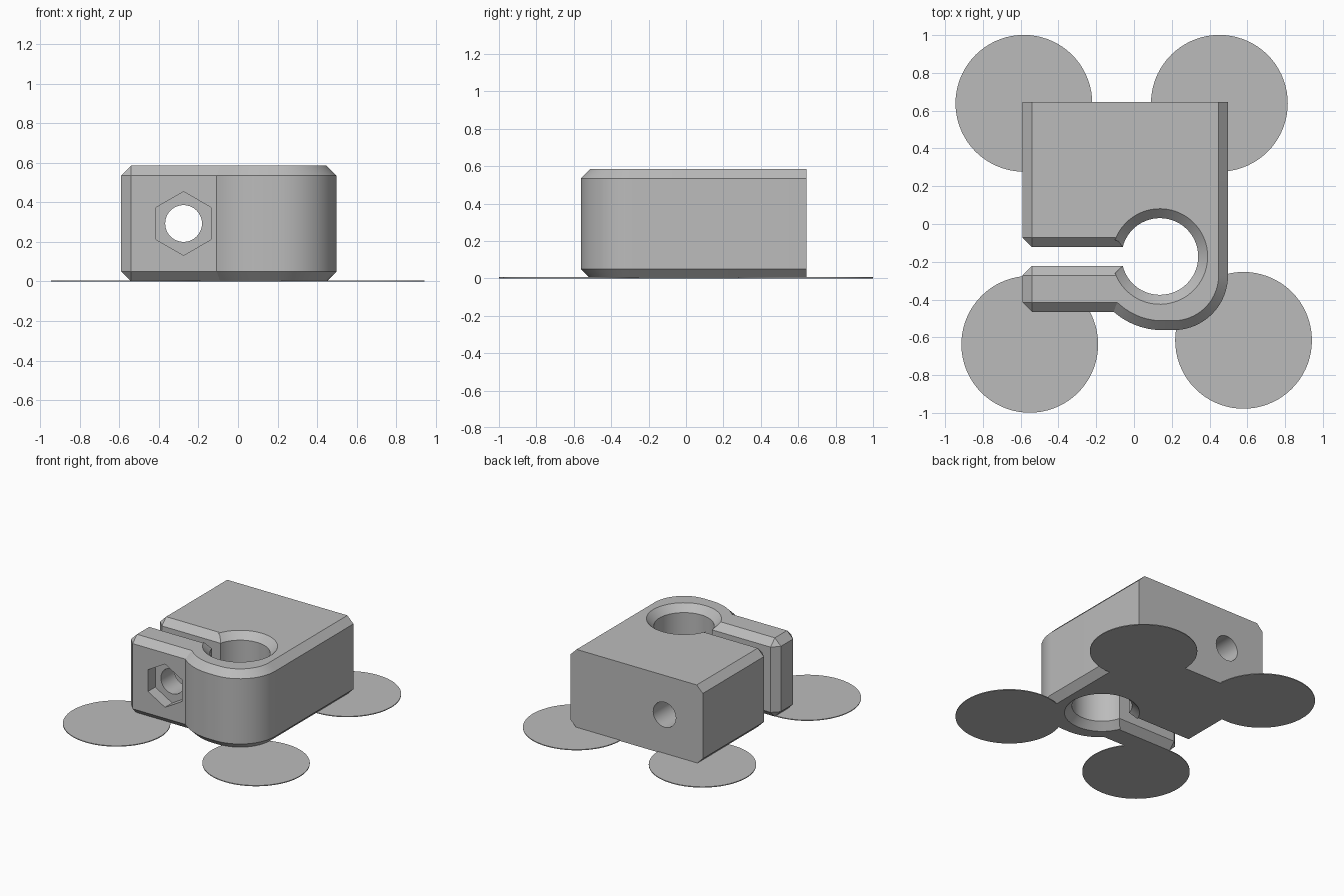
import bpy, bmesh
from math import asin, cos, sin, pi, radians
from mathutils import Matrix

cube = bpy.data.objects.get("Cube")
if cube:
    bpy.data.objects.remove(cube, do_unlink=True)

grey = bpy.data.materials.new("plain grey")
grey.use_nodes = True
grey.diffuse_color = (0.5, 0.5, 0.5, 1)
grey.node_tree.nodes["Principled BSDF"].inputs["Base Color"].default_value = (0.5, 0.5, 0.5, 1)

HEIGHT, CHAMFER = 0.585, 0.05
LEFT, RIGHT, BACK = -0.59, 0.498, 0.645
SLOT_TOP, SLOT_BOTTOM, JAW_FRONT = -0.122, -0.222, -0.465


def arc(cx, cy, r, start, end, steps):
    angles = [start + (end - start) * i / steps for i in range(steps + 1)]
    return [(cx + r * cos(a), cy + r * sin(a)) for a in angles]


def add_object(name, bm):
    bmesh.ops.recalc_face_normals(bm, faces=bm.faces)
    mesh = bpy.data.meshes.new(name)
    bm.to_mesh(mesh)
    bm.free()
    mesh.materials.append(grey)
    obj = bpy.data.objects.new(name, mesh)
    bpy.context.collection.objects.link(obj)
    return obj


def cylinder(name, r, depth, sides, matrix):
    bm = bmesh.new()
    bmesh.ops.create_cone(bm, cap_ends=True, segments=sides, radius1=r, radius2=r,
                          depth=depth, matrix=matrix)
    return add_object(name, bm)


def activate(obj):
    bpy.ops.object.select_all(action="DESELECT")
    obj.select_set(True)
    bpy.context.view_layer.objects.active = obj


def cut(obj, cutter):
    cutter.hide_render = True
    mod = obj.modifiers.new("cut", "BOOLEAN")
    mod.operation, mod.solver, mod.object = "DIFFERENCE", "EXACT", cutter
    activate(obj)
    bpy.ops.object.modifier_apply(modifier=mod.name)
    bpy.data.objects.remove(cutter, do_unlink=True)


# Clamp outline: block, slot, rod hole, front jaw and rounded corner
hole_r, hole_y = 0.203, (SLOT_TOP + SLOT_BOTTOM) / 2
mouth = pi - asin((SLOT_TOP - hole_y) / hole_r)
round_r, round_y = 0.39, -0.172
join = -pi + asin((round_y - JAW_FRONT) / round_r)
corner_r = 0.29
outline = [(RIGHT, BACK), (LEFT, BACK), (LEFT, SLOT_TOP)]
outline += arc(0.137, hole_y, hole_r, mouth, -mouth, 56)
outline += [(LEFT, SLOT_BOTTOM), (LEFT, JAW_FRONT)]
outline += arc(0.15, round_y, round_r, join, -pi / 2, 12)
outline += arc(RIGHT - corner_r, round_y - round_r + corner_r, corner_r, -pi / 2, 0, 20)

# Extrude, then chamfer the rims (not the back) and the jaw end corners
bm = bmesh.new()
base = bm.faces.new([bm.verts.new((x, y, 0)) for x, y in outline])
top = bmesh.ops.extrude_face_region(bm, geom=[base], use_keep_orig=True)
bmesh.ops.translate(bm, vec=(0, 0, HEIGHT),
                    verts=[g for g in top["geom"] if isinstance(g, bmesh.types.BMVert)])
bmesh.ops.recalc_face_normals(bm, faces=bm.faces)
rims = []
for e in bm.edges:
    a, b = (v.co for v in e.verts)
    if abs(a.z - b.z) > 0.1:
        wanted = a.x < LEFT + 0.01 and a.y < BACK - 0.01
    else:
        wanted = min(a.y, b.y) < BACK - 0.01
    if wanted:
        rims.append(e)
bmesh.ops.bevel(bm, geom=rims, offset=CHAMFER, offset_type="OFFSET", segments=1,
                affect="EDGES", clamp_overlap=False)
clamp = add_object("clamp_body", bm)

# Bolt hole through both jaws and hexagonal nut pocket in the front jaw
bolt_x, bolt_z, pocket_depth = -0.275, 0.293, 0.085
along_y = Matrix.Rotation(pi / 2, 4, "X")
cut(clamp, cylinder("bolt_cutter", 0.093, 3, 40,
                    Matrix.Translation((bolt_x, 0, bolt_z)) @ along_y))
cut(clamp, cylinder("nut_cutter", 0.161, pocket_depth * 2, 6,
                    Matrix.Translation((bolt_x, JAW_FRONT, bolt_z)) @ along_y))
activate(clamp)
bpy.ops.object.shade_smooth_by_angle(angle=radians(25))

# Thin round pads under the corners
PAD = 0.006
pads = {"back_right_pad": (-0.583, 0.639), "back_left_pad": (0.452, 0.639),
        "front_right_pad": (-0.552, -0.637), "front_left_pad": (0.58, -0.616)}
for name, (x, y) in pads.items():
    pad = cylinder(name, 0.362, PAD, 72, Matrix.Translation((x, y, PAD / 2)))
    activate(pad)
    bpy.ops.object.shade_smooth_by_angle(angle=radians(25))
